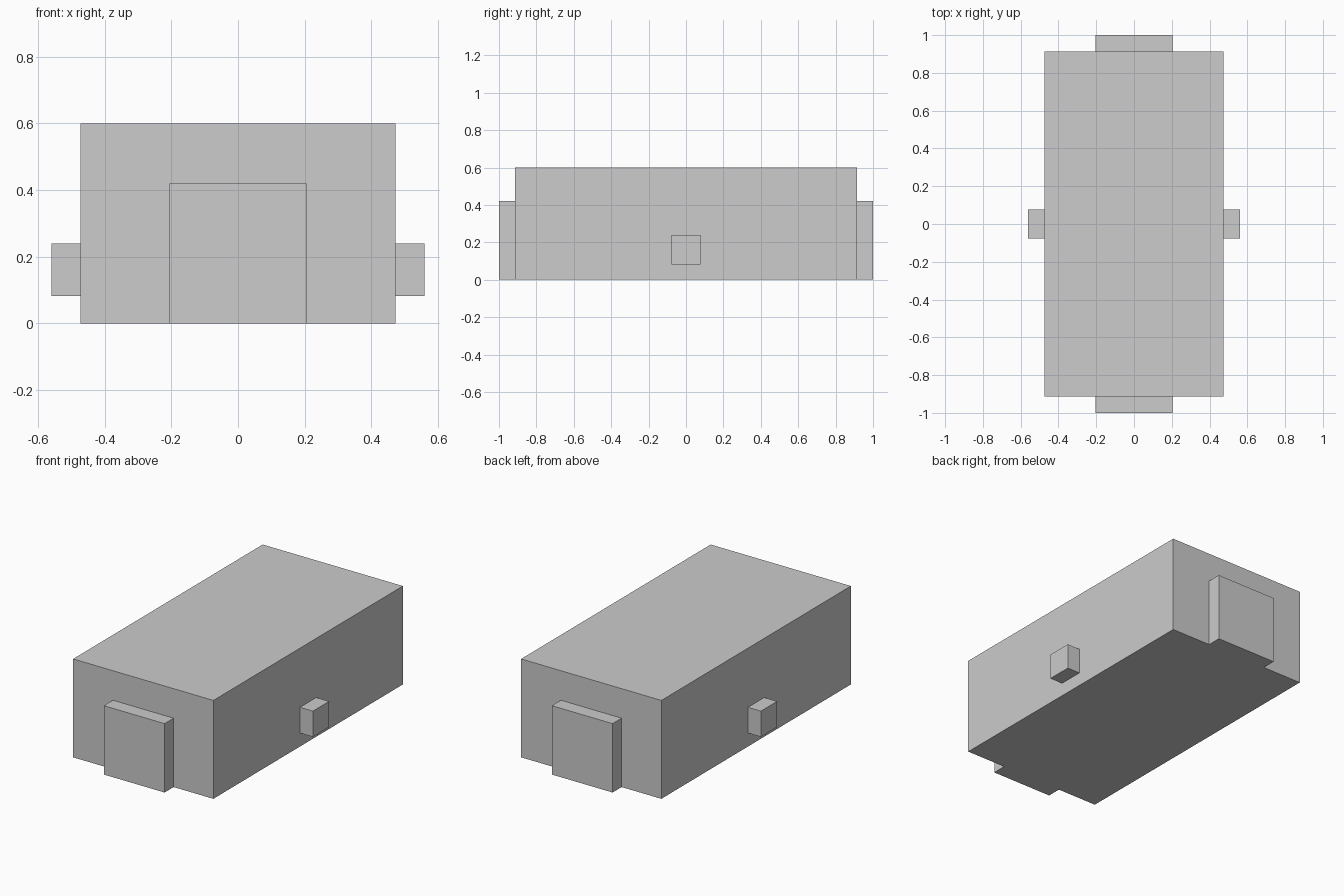
import bpy

cube = bpy.data.objects.get("Cube")
if cube:
    bpy.data.objects.remove(cube, do_unlink=True)

# Single flat colour
grey = bpy.data.materials.new("light_grey")
grey.use_nodes = True
colour = (0.604, 0.604, 0.604, 1)
grey.diffuse_color = colour
grey.node_tree.nodes["Principled BSDF"].inputs["Base Color"].default_value = colour


def box(name, low, high):
    """Axis-aligned box between two corners."""
    centre = [(a + b) / 2 for a, b in zip(low, high)]
    bpy.ops.mesh.primitive_cube_add(size=1, location=centre)
    obj = bpy.context.object
    obj.name = name
    obj.scale = [b - a for a, b in zip(low, high)]
    bpy.ops.object.transform_apply(location=False, rotation=False, scale=True)
    obj.data.materials.append(grey)
    return obj


half_width, half_length, height = 0.473, 0.913, 0.6

# Main body
box("body", (-half_width, -half_length, 0), (half_width, half_length, height))

# Wide blocks on the two ends
for name, y0, y1 in (("front_block", -1, -half_length), ("back_block", half_length, 1)):
    box(name, (-0.205, y0, 0), (0.205, y1, 0.42))

# Small pegs on the two long sides
for name, x0, x1 in (("right_peg", -0.56, -half_width), ("left_peg", half_width, 0.56)):
    box(name, (x0, -0.078, 0.082), (x1, 0.078, 0.239))
